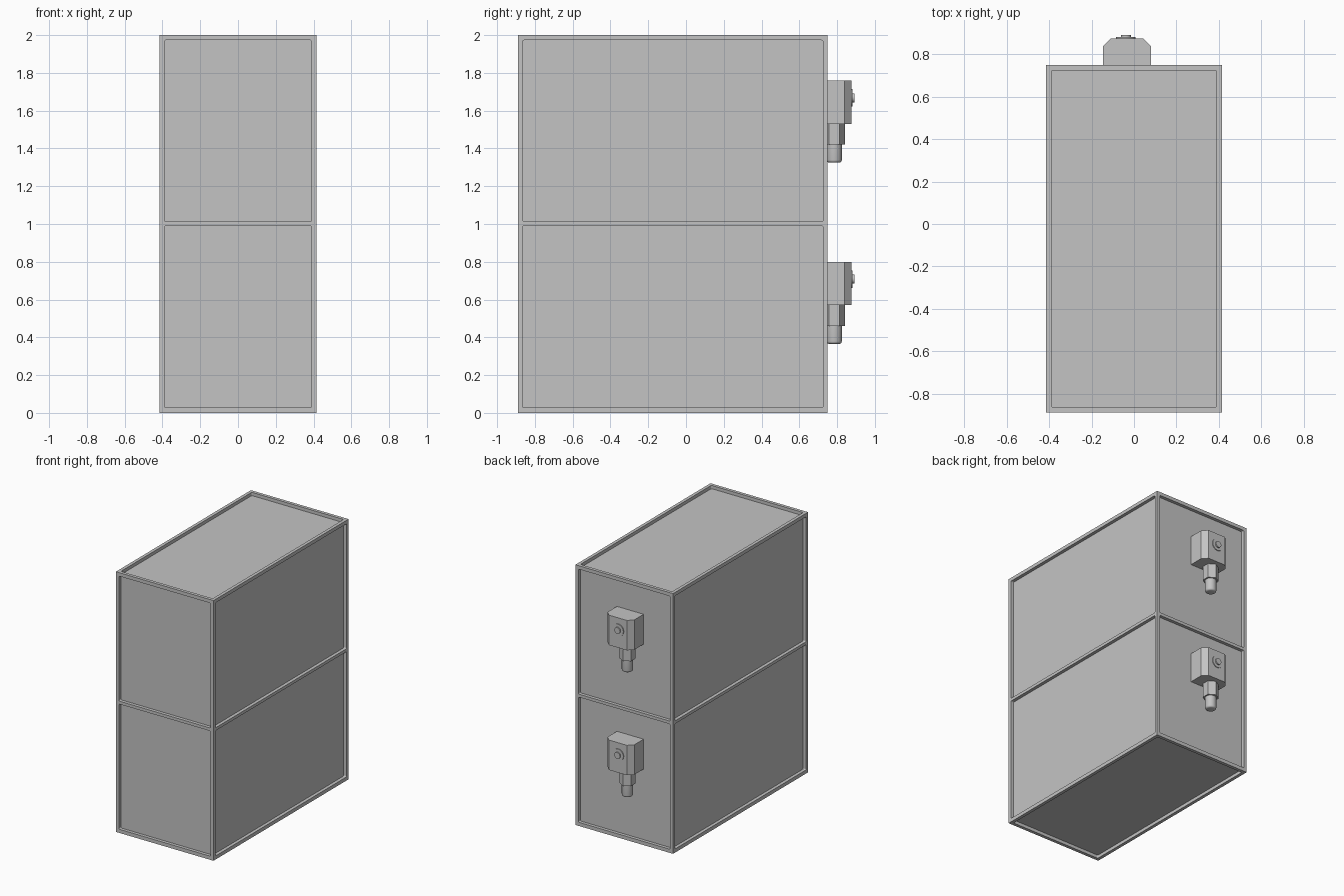
import bpy, bmesh
from mathutils import Matrix, Vector

if "Cube" in bpy.data.objects:
    bpy.data.objects.remove(bpy.data.objects["Cube"], do_unlink=True)

grey = bpy.data.materials.new("light grey")
grey.use_nodes = True
colour = (0.55, 0.55, 0.55, 1)
grey.diffuse_color = colour
grey.node_tree.nodes["Principled BSDF"].inputs["Base Color"].default_value = colour


def finish(bm, name, smooth=False):
    bmesh.ops.recalc_face_normals(bm, faces=bm.faces)
    mesh = bpy.data.meshes.new(name)
    bm.to_mesh(mesh)
    bm.free()
    mesh.materials.append(grey)
    obj = bpy.data.objects.new(name, mesh)
    bpy.context.collection.objects.link(obj)
    if smooth:
        bpy.ops.object.select_all(action="DESELECT")
        obj.select_set(True)
        bpy.context.view_layer.objects.active = obj
        bpy.ops.object.shade_smooth_by_angle(angle=0.6)
    return obj


def box(bm, lo, hi):
    lo, hi = Vector(lo), Vector(hi)
    matrix = Matrix.Translation((lo + hi) / 2) @ Matrix.Diagonal((*(hi - lo), 1))
    bmesh.ops.create_cube(bm, size=1, matrix=matrix)


def cylinder(name, centre, radius, depth, sides, axis="Z", bevel=0):
    bm = bmesh.new()
    turn = Matrix.Rotation(1.5707963, 4, "X") if axis == "Y" else Matrix()
    bmesh.ops.create_cone(bm, cap_ends=True, segments=sides, radius1=radius, radius2=radius,
                          depth=depth, matrix=Matrix.Translation(centre) @ turn)
    if bevel:
        low = min(v.co.z for v in bm.verts)
        rim = [e for e in bm.edges if all(v.co.z < low + 0.001 for v in e.verts)]
        bmesh.ops.bevel(bm, geom=rim, offset=bevel, segments=4, profile=0.5, affect="EDGES")
    return finish(bm, name, sides > 8)


# Cabinet: a box cut into bars and panels, with the panels sunk behind the bars
bm = bmesh.new()
box(bm, (-0.415, -0.89, 0), (0.415, 0.75, 2))
cuts = [(-0.39, 0.39), (-0.865, 0.725), (0.028, 0.99, 1.013, 1.973)]
for axis, places in enumerate(cuts):
    for place in places:
        point, normal = Vector(), Vector()
        point[axis], normal[axis] = place, 1
        bmesh.ops.bisect_plane(bm, geom=bm.verts[:] + bm.edges[:] + bm.faces[:],
                               plane_co=point, plane_no=normal)


def is_panel(face):
    c = face.calc_center_median()
    n = face.normal
    return ((abs(n.x) > 0.5 or abs(c.x) < 0.39)
            and (abs(n.y) > 0.5 or -0.865 < c.y < 0.725)
            and (abs(n.z) > 0.5 or 0.028 < c.z < 0.99 or 1.013 < c.z < 1.973))


bm.normal_update()
panels = [f for f in bm.faces if is_panel(f)]
bmesh.ops.inset_individual(bm, faces=panels, thickness=0, depth=-0.025)
sunk = {v for f in panels for v in f.verts}
corners = [e for e in bm.edges if (e.verts[0] in sunk) != (e.verts[1] in sunk)]
bmesh.ops.bevel(bm, geom=corners, offset=0.008, segments=3, profile=0.5, affect="EDGES")
finish(bm, "cabinet")

# One lock on the back of each compartment
for label, z in (("upper", 1.53), ("lower", 0.57)):
    bm = bmesh.new()
    box(bm, (-0.147, 0.72, z), (0.08, 0.875, z + 0.23))
    edges = [e for e in bm.edges if all(v.co.y > 0.87 for v in e.verts)
             and abs(e.verts[0].co.z - e.verts[1].co.z) > 0.1]
    bmesh.ops.bevel(bm, geom=edges, offset=0.037, segments=1, affect="EDGES")
    finish(bm, label + "_lock_body")
    cylinder(label + "_lock_disc", (-0.038, 0.873, z + 0.138), 0.046, 0.016, 32, "Y")
    cylinder(label + "_lock_button", (-0.038, 0.878, z + 0.138), 0.024, 0.026, 32, "Y")
    cylinder(label + "_hex_nut", (-0.052, 0.785, z - 0.053), 0.057, 0.114, 6)
    cylinder(label + "_plug", (-0.052, 0.785, z - 0.155), 0.04, 0.1, 32, bevel=0.014)
